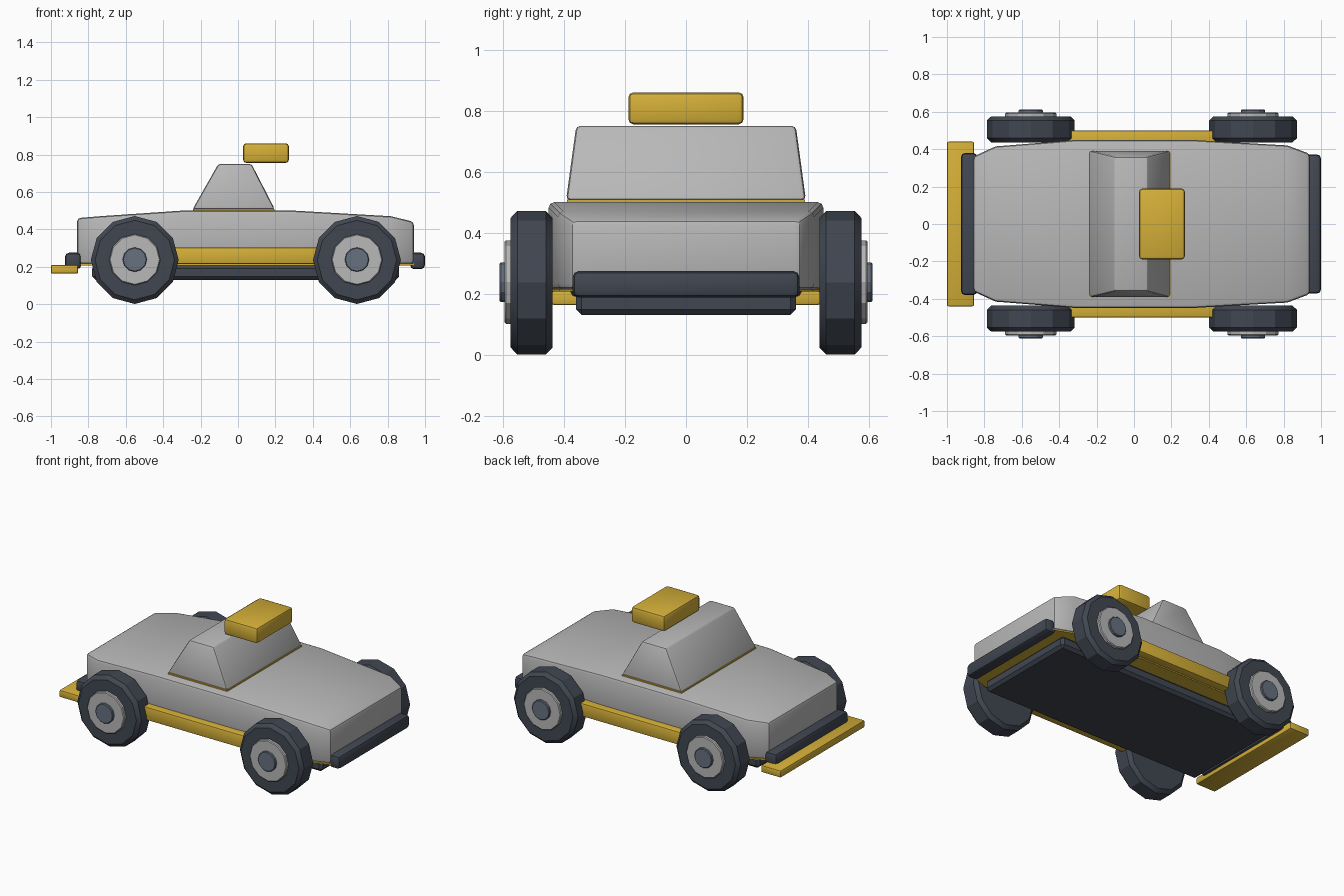
import bpy, bmesh, math
from mathutils import Matrix

if "Cube" in bpy.data.objects:
    bpy.data.objects.remove(bpy.data.objects["Cube"])


def material(name, rgb):
    m = bpy.data.materials.new(name)
    m.diffuse_color = (*rgb, 1)
    m.use_nodes = True
    m.node_tree.nodes["Principled BSDF"].inputs["Base Color"].default_value = m.diffuse_color
    return m


GREY = material("light grey paint", (0.48, 0.48, 0.48))
YELLOW = material("yellow trim", (0.66, 0.43, 0.04))
DARK = material("dark slate rubber", (0.052, 0.062, 0.083))
STEEL = material("blue grey steel", (0.135, 0.165, 0.215))


def finish(name, bm, mat, bevel=0.0, segments=2):
    bmesh.ops.recalc_face_normals(bm, faces=bm.faces[:])
    if bevel:
        bmesh.ops.bevel(bm, geom=[e for e in bm.edges if e.calc_face_angle(0) > 0.45],
                        offset=bevel, segments=segments, profile=0.5, affect='EDGES')
    mesh = bpy.data.meshes.new(name)
    bm.to_mesh(mesh)
    bm.free()
    mesh.materials.append(mat)
    ob = bpy.data.objects.new(name, mesh)
    bpy.context.collection.objects.link(ob)
    bpy.context.view_layer.objects.active = ob
    for o in bpy.context.selected_objects:
        o.select_set(False)
    ob.select_set(True)
    bpy.ops.object.shade_smooth_by_angle(angle=math.radians(28))
    return ob


def loft(name, rings, mat, bevel=0.0, segments=2):
    bm = bmesh.new()
    rows = [[bm.verts.new(p) for p in r] for r in rings]
    n = len(rows[0])
    for a, b in zip(rows, rows[1:]):
        for i in range(n):
            bm.faces.new((a[i], a[(i + 1) % n], b[(i + 1) % n], b[i]))
    bm.faces.new(rows[0])
    bm.faces.new(rows[-1])
    return finish(name, bm, mat, bevel, segments)


def rect(x0, x1, w, z):
    return [(x0, -w, z), (x1, -w, z), (x1, w, z), (x0, w, z)]


def box(name, x, y, z, mat, bevel=0.0, segments=2):
    rings = [[(x[0], y[0], h), (x[1], y[0], h), (x[1], y[1], h), (x[0], y[1], h)] for h in z]
    return loft(name, rings, mat, bevel, segments)


def disc(name, x, z, radius, y0, y1, side, mat, sides, bevel):
    bm = bmesh.new()
    spin = Matrix.Translation((x, side * (y0 + y1) / 2, z)) @ Matrix.Rotation(math.pi / 2, 4, 'X')
    bmesh.ops.create_cone(bm, cap_ends=True, segments=sides, radius1=radius,
                          radius2=radius, depth=y1 - y0, matrix=spin)
    rim = [e for e in bm.edges if abs(e.verts[0].co.y - e.verts[1].co.y) < 1e-5]
    bmesh.ops.bevel(bm, geom=rim, offset=bevel, segments=1, affect='EDGES')
    return finish(name, bm, mat)


# Body shell: x, half width, roof height
stations = [(-0.86, 0.36, 0.46), (-0.74, 0.415, 0.47), (-0.3, 0.45, 0.5),
            (0.3, 0.45, 0.5), (0.82, 0.42, 0.47), (0.94, 0.375, 0.44)]


def section(x, w, low, high):
    return [(x, -w, low), (x, w, low), (x, w, high), (x, -w, high)]


loft("body", [section(x, w, 0.215, t) for x, w, t in stations], GREY, 0.018)
loft("body_underside", [section(x, w - 0.004, 0.207, 0.216) for x, w, t in stations], YELLOW)

# Cabin with its base trim, and the roof box
loft("cabin", [rect(-0.243, 0.197, 0.393, 0.507), rect(-0.105, 0.072, 0.36, 0.75)], GREY, 0.014)
box("cabin_trim", (-0.24, 0.194), (-0.39, 0.39), (0.499, 0.508), YELLOW)
box("roof_box", (0.027, 0.272), (-0.189, 0.189), (0.755, 0.86), YELLOW, 0.017)

# Chassis, bumpers and front plate
box("chassis", (-0.78, 0.862), (-0.36, 0.36), (0.13, 0.208), DARK, 0.018, 1)
box("front_bumper", (-0.925, -0.838), (-0.38, 0.38), (0.187, 0.275), DARK, 0.022)
box("rear_bumper", (0.92, 1.0), (-0.372, 0.372), (0.187, 0.275), DARK, 0.022)
box("front_plate", (-1.0, -0.855), (-0.44, 0.44), (0.163, 0.21), YELLOW, 0.008)

# Side sills and wheels, mirrored left and right
for side, label in ((-1, "right"), (1, "left")):
    box(label + "_sill", (-0.36, 0.44), sorted((side * 0.40, side * 0.50)),
        (0.215, 0.302), YELLOW, 0.008)
    for x, end in ((-0.552, "front"), (0.636, "rear")):
        tag = f"{end}_{label}_"
        disc(tag + "tyre", x, 0.236, 0.235, 0.437, 0.575, side, DARK, 12, 0.022)
        disc(tag + "rim", x, 0.238, 0.137, 0.56, 0.595, side, GREY, 12, 0.005)
        disc(tag + "hub_cap", x, 0.238, 0.065, 0.585, 0.611, side, STEEL, 12, 0.004)
